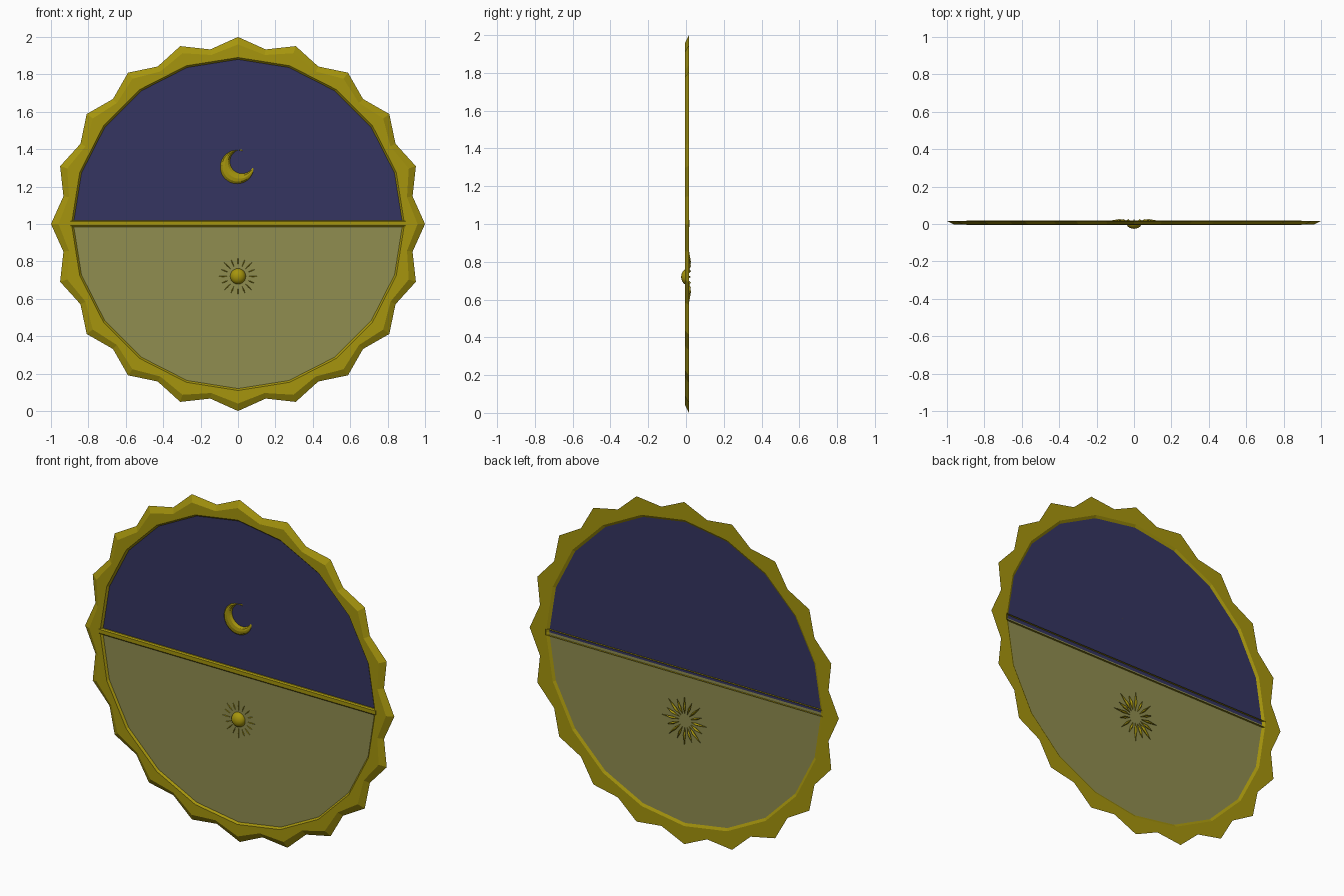
import bpy, bmesh
from math import sin, cos, pi, radians

if "Cube" in bpy.data.objects:
    bpy.data.objects.remove(bpy.data.objects["Cube"])


def material(name, color):
    m = bpy.data.materials.new(name)
    m.diffuse_color = color
    m.use_nodes = True
    m.node_tree.nodes["Principled BSDF"].inputs["Base Color"].default_value = m.diffuse_color
    return m


GOLD = material("gold", (0.38, 0.30, 0.004, 1))
BLUE = material("night_blue", (0.035, 0.035, 0.12, 0.85))
KHAKI = material("day_khaki", (0.28, 0.27, 0.08, 0.85))
PANEL_Y = 0.007


def make(name, verts, faces, mat, fix=True):
    me = bpy.data.meshes.new(name)
    me.from_pydata(verts, [], faces)
    if fix:
        bm = bmesh.new()
        bm.from_mesh(me)
        bmesh.ops.recalc_face_normals(bm, faces=bm.faces)
        bm.to_mesh(me)
        bm.free()
    me.materials.append(mat)
    ob = bpy.data.objects.new(name, me)
    bpy.context.collection.objects.link(ob)
    return ob


# Scalloped frame: 20 points, bevelled outside and inside
c9 = cos(pi / 20)
loops = [(0.96, 0.915, -0.004), (1.0, 0.945, 0.016), (0.895, 0.895 * c9, 0.016),
         (0.88, 0.88 * c9, PANEL_Y), (0.89, 0.89 * c9, -0.004)]
n, k = 40, len(loops)
verts, faces = [], []
for i in range(n):
    a = 2 * pi * i / n
    for peak, valley, y in loops:
        r = valley if i % 2 else peak
        verts.append((r * cos(a), y, 1 + r * sin(a)))
    for j in range(k):
        i2, j2 = (i + 1) % n, (j + 1) % k
        faces.append((i * k + j, i2 * k + j, i2 * k + j2, i * k + j2))
make("scalloped_frame", verts, faces, GOLD)

# Two half-disc panels
for name, s, mat in (("night_panel", 1, BLUE), ("day_panel", -1, KHAKI)):
    pts = [(0.885 * cos(pi * i / 10), PANEL_Y, 1 + s * 0.885 * sin(pi * i / 10))
           for i in range(11)]
    make(name, pts, [range(11) if s > 0 else range(10, -1, -1)], mat, False)

# Dividing bar: bevelled channel, open at the back
sec = [(0.984, 0.018), (0.984, 0.0), (0.991, -0.006),
       (1.013, -0.006), (1.02, 0.0), (1.02, 0.018)]
verts = [(x, y, z) for x in (-0.895, 0.895) for z, y in sec]
faces = [(i, i + 1, i + 7, i + 6) for i in range(5)]
make("dividing_bar", verts, faces + [range(5, -1, -1), range(6, 12)], GOLD, False)

# Crescent moon with a raised, bevelled top
m = 24
verts, faces = [], []
for i in range(m + 1):
    t = i / m
    ao, ai = radians(71 + 282 * t), radians(90 + 238 * t)
    ox, oz = -0.005 + 0.09 * cos(ao), 1.305 + 0.09 * sin(ao)
    ix, iz = 0.022 + 0.065 * cos(ai), 1.334 + 0.065 * sin(ai)
    for f, y in ((0, PANEL_Y), (0.2, -0.003), (0.5, -0.006), (0.8, -0.003), (1, PANEL_Y)):
        d = (y - PANEL_Y) * min(1, 6 * t, 6 * (1 - t))
        verts.append((ox + (ix - ox) * f, PANEL_Y + d, oz + (iz - oz) * f))
    if i < m:
        for j in range(4):
            b = i * 5 + j
            faces.append((b, b + 5, b + 6, b + 1))
moon = make("crescent_moon", verts, faces, GOLD, False)

# Sun dome, front half only
bm = bmesh.new()
bmesh.ops.create_uvsphere(bm, u_segments=20, v_segments=12, radius=0.042)
bmesh.ops.delete(bm, geom=[v for v in bm.verts if v.co.y > 0.001], context='VERTS')
for v in bm.verts:
    v.co = (v.co.x, PANEL_Y + v.co.y * 0.78, 0.72 + v.co.z)
me = bpy.data.meshes.new("sun_dome")
bm.to_mesh(me)
bm.free()
me.materials.append(GOLD)
dome = bpy.data.objects.new("sun_dome", me)
bpy.context.collection.objects.link(dome)
for p in me.polygons:
    p.use_smooth = True

# Sun rays: slim four-sided spindles crossing the panel
for q in range(16):
    a = 2 * pi * q / 16
    ca, sa = cos(a), sin(a)
    tip = 0.15 if q % 2 == 0 else 0.125

    def at(r, side, y):
        return (r * ca - side * sa, y, 0.72 + r * sa + side * ca)
    verts = [at(0.037, 0, 0.01), at(0.08, 0.007, 0.015), at(0.08, 0, 0.026),
             at(0.08, -0.007, 0.015), at(0.08, 0, 0.002), at(tip, 0, 0.014)]
    faces = []
    for j in range(4):
        u, w = 1 + j, 1 + (j + 1) % 4
        faces += [(0, u, w), (5, w, u)]
    make("sun_ray_%02d" % (q + 1), verts, faces, GOLD)
